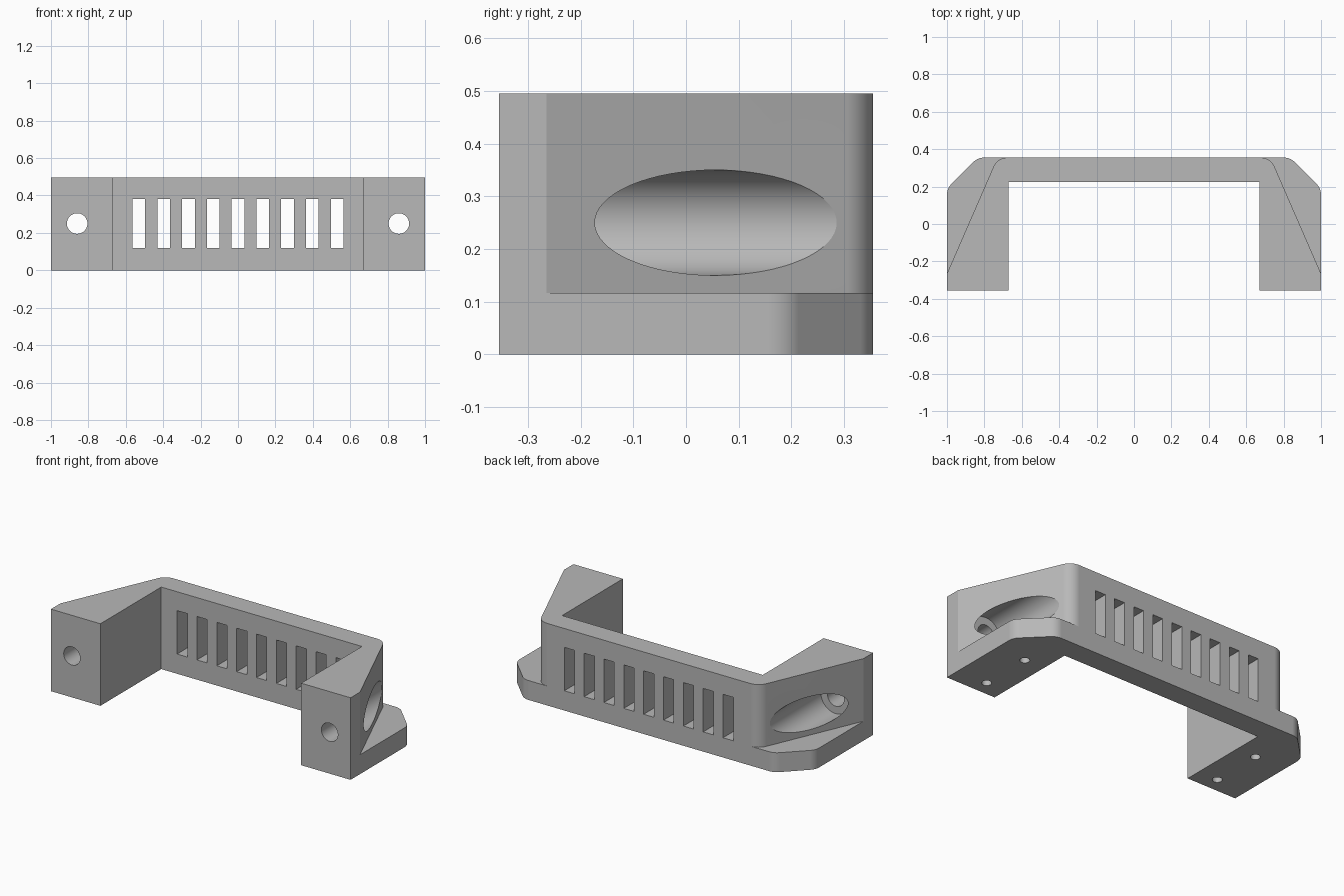
import bpy
import bmesh
import math
from mathutils import Vector, Matrix

if "Cube" in bpy.data.objects:
    bpy.data.objects.remove(bpy.data.objects["Cube"], do_unlink=True)

DEPTH = 0.355        # half depth
HEIGHT = 0.495
LEDGE = 0.117        # height of the wider base
INNER_X, INNER_Y = 0.67, 0.225
BORE_X, BORE_Z = 0.86, 0.25

grey = bpy.data.materials.new("grey plastic")
grey.use_nodes = True
colour = (0.48, 0.48, 0.48, 1)
grey.diffuse_color = colour
grey.node_tree.nodes["Principled BSDF"].inputs["Base Color"].default_value = colour


def make_object(name, bm):
    bmesh.ops.recalc_face_normals(bm, faces=bm.faces)
    mesh = bpy.data.meshes.new(name)
    bm.to_mesh(mesh)
    bm.free()
    mesh.materials.append(grey)
    obj = bpy.data.objects.new(name, mesh)
    bpy.context.collection.objects.link(obj)
    return obj


def fillet(before, corner, after, radius, steps=10):
    """Points of a round that replaces one profile corner."""
    a, c, b = Vector(before), Vector(corner), Vector(after)
    u, v = (a - c).normalized(), (b - c).normalized()
    half = u.angle(v) / 2
    centre = c + (u + v).normalized() * radius / math.sin(half)
    start = c + u * radius / math.tan(half) - centre
    turn = start.angle_signed(c + v * radius / math.tan(half) - centre)
    points = []
    for i in range(steps + 1):
        t = -turn * i / steps
        points.append((centre.x + start.x * math.cos(t) - start.y * math.sin(t),
                       centre.y + start.x * math.sin(t) + start.y * math.cos(t)))
    return points


def bracket(name, outer, bottom, top):
    """Extrude a U-shaped plan; outer is the +x outside edge, front to back."""
    half = [(INNER_X, INNER_Y), (INNER_X, -DEPTH), (1, -DEPTH)] + outer
    plan = half + [(-x, y) for x, y in reversed(half)]
    bm = bmesh.new()
    face = bm.faces.new([bm.verts.new((x, y, bottom)) for x, y in plan])
    sides = bmesh.ops.extrude_face_region(bm, geom=[face])
    verts = [g for g in sides["geom"] if isinstance(g, bmesh.types.BMVert)]
    bmesh.ops.translate(bm, verts=verts, vec=(0, 0, top - bottom))
    return make_object(name, bm)


def cylinder(name, radius, start, end, segments):
    start, end = Vector(start), Vector(end)
    axis = end - start
    place = Matrix.Translation((start + end) / 2) @ axis.to_track_quat("Z", "Y").to_matrix().to_4x4()
    bm = bmesh.new()
    bmesh.ops.create_cone(bm, cap_ends=True, segments=segments, radius1=radius,
                          radius2=radius, depth=axis.length, matrix=place)
    return make_object(name, bm)


def box(name, centre, size):
    bm = bmesh.new()
    bmesh.ops.create_cube(bm, size=1, matrix=Matrix.Translation(centre) @ Matrix.Diagonal((*size, 1)))
    return make_object(name, bm)


# Base with chamfered, rounded back corners
side, back = (1, 0.19), (0.835, DEPTH)
handle = bracket("handle_bracket",
                 fillet((1, -DEPTH), side, back, 0.08) + fillet(side, back, (0, DEPTH), 0.08),
                 0, LEDGE)

# Upper body with slanted sides, rounded into the back
slant = (1, -0.265)
upper = bracket("upper_body", [slant] + fillet(slant, (0.73, DEPTH), (0, DEPTH), 0.08),
                LEDGE / 2, HEIGHT)
parts = [(upper, "UNION")]

# Ventilation slots through the back wall
for i in range(9):
    x = (i - 4) * 0.1325
    parts.append((box("slot_cutter", (x, 0.29, 0.25), (0.068, 0.3, 0.262)), "DIFFERENCE"))

# Front screw holes, their deep counterbores, and small holes underneath
for s in (-1, 1):
    x = s * BORE_X
    parts.append((cylinder("counterbore_cutter", 0.1, (x, -0.2, BORE_Z), (x, 0.6, BORE_Z), 64), "DIFFERENCE"))
    parts.append((cylinder("screw_hole_cutter", 0.055, (x, -0.5, BORE_Z), (x, 0, BORE_Z), 48), "DIFFERENCE"))
    for y in (-0.265, 0.05):
        parts.append((cylinder("foot_hole_cutter", 0.027, (s * 0.8, y, -0.1), (s * 0.8, y, 0.11), 32), "DIFFERENCE"))

for part, operation in parts:
    mod = handle.modifiers.new(part.name, "BOOLEAN")
    mod.operation = operation
    mod.solver = "EXACT"
    mod.object = part

# Bake the cuts and remove the helpers
bpy.context.view_layer.update()
graph = bpy.context.evaluated_depsgraph_get()
baked = bpy.data.meshes.new_from_object(handle.evaluated_get(graph))
handle.modifiers.clear()
handle.data = baked
for part, _ in parts:
    bpy.data.objects.remove(part, do_unlink=True)

# Tidy flat areas and the material slots
bm = bmesh.new()
bm.from_mesh(baked)
bmesh.ops.remove_doubles(bm, verts=bm.verts, dist=0.0001)
bmesh.ops.dissolve_limit(bm, angle_limit=0.002, verts=bm.verts, edges=bm.edges)
for face in bm.faces:
    face.material_index = 0
bm.to_mesh(baked)
bm.free()
baked.materials.clear()
baked.materials.append(grey)

bpy.ops.object.select_all(action="DESELECT")
handle.select_set(True)
bpy.context.view_layer.objects.active = handle
bpy.ops.object.shade_smooth_by_angle(angle=math.radians(20))
weighted = handle.modifiers.new("even_shading", "WEIGHTED_NORMAL")
weighted.keep_sharp = True
